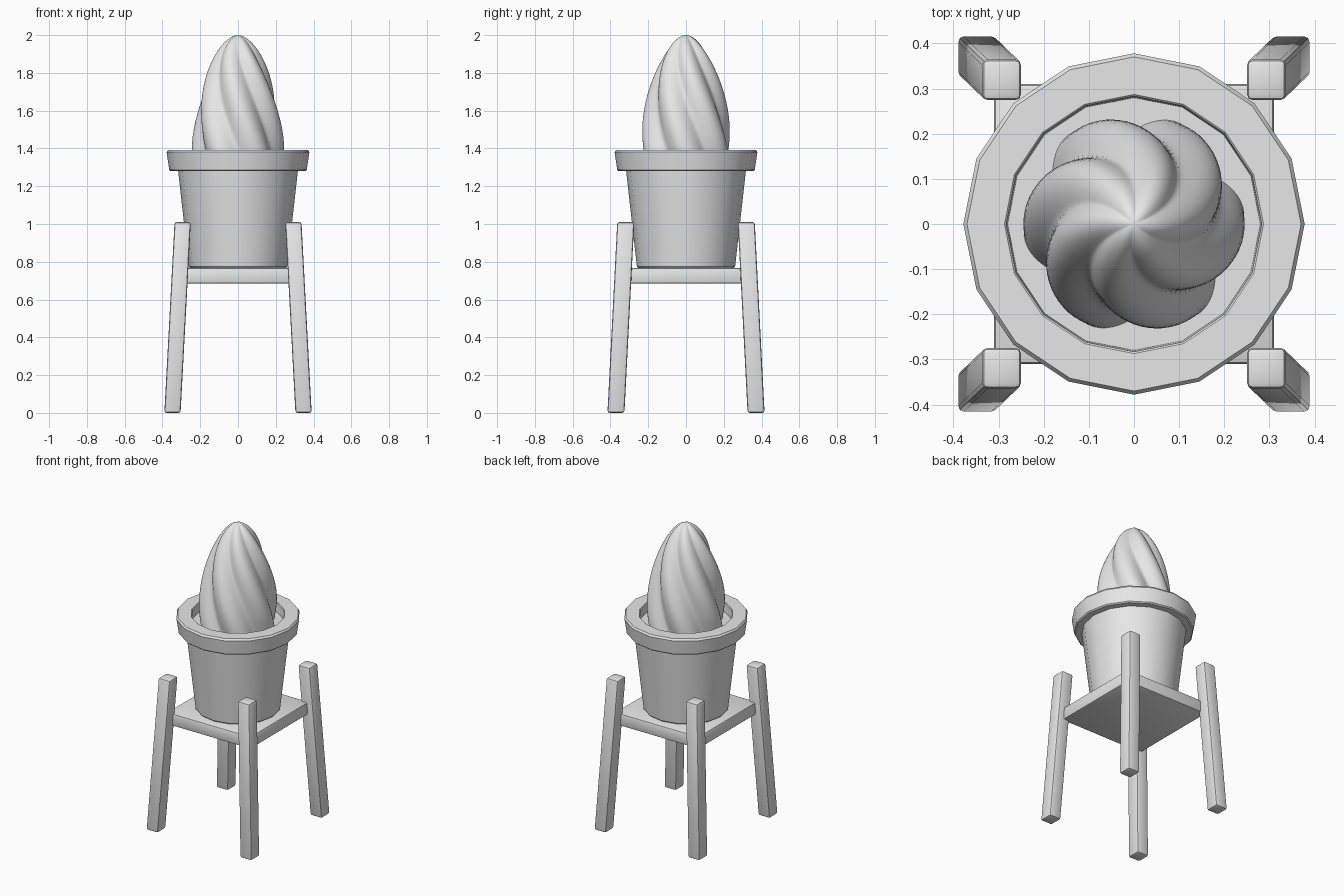
import bpy, bmesh, math
from mathutils import Vector

cube = bpy.data.objects.get("Cube")
if cube:
    bpy.data.objects.remove(cube, do_unlink=True)

grey = bpy.data.materials.new("plain_grey")
grey.use_nodes = True
colour = (0.8, 0.8, 0.8, 1.0)
grey.diffuse_color = colour
grey.node_tree.nodes["Principled BSDF"].inputs["Base Color"].default_value = colour


def finish(name, bm, angle=30):
    """Turn a bmesh into a shaded object with the shared material."""
    bmesh.ops.remove_doubles(bm, verts=bm.verts[:], dist=1e-5)
    bmesh.ops.recalc_face_normals(bm, faces=bm.faces[:])
    mesh = bpy.data.meshes.new(name)
    bm.to_mesh(mesh)
    bm.free()
    mesh.materials.append(grey)
    obj = bpy.data.objects.new(name, mesh)
    bpy.context.collection.objects.link(obj)
    bpy.ops.object.select_all(action='DESELECT')
    obj.select_set(True)
    bpy.context.view_layer.objects.active = obj
    bpy.ops.object.shade_smooth_by_angle(angle=math.radians(angle))
    return obj


def bridge(bm, rings):
    """Skin a list of equal closed rings of vertices."""
    for low, high in zip(rings, rings[1:]):
        for i in range(len(low)):
            j = (i + 1) % len(low)
            bm.faces.new((low[i], low[j], high[j], high[i]))


def lathe(name, profile, sides):
    bm = bmesh.new()
    rings = []
    for r, z in profile:
        rings.append([bm.verts.new((r * math.cos(math.tau * i / sides),
                                    r * math.sin(math.tau * i / sides), z))
                      for i in range(sides)])
    bridge(bm, rings)
    bm.faces.new(rings[0])
    bm.faces.new(rings[-1])
    return finish(name, bm)


def beam(name, bottom, top, size, bevel):
    """Bevelled box whose ends stay level, leaning from bottom to top."""
    bottom, top = Vector(bottom), Vector(top)
    bm = bmesh.new()
    bmesh.ops.create_cube(bm, size=1)
    for v in bm.verts:
        end = top if v.co.z > 0 else bottom
        v.co = end + Vector((v.co.x * size[0], v.co.y * size[1], 0))
    bmesh.ops.bevel(bm, geom=bm.edges[:], offset=bevel, segments=2,
                    profile=0.5, affect='EDGES')
    return finish(name, bm, 40)


# Pot with a thick rim and a flat filling
lathe("pot", [(0.25, 0.765), (0.26, 0.775), (0.317, 1.28), (0.357, 1.28),
              (0.364, 1.287), (0.378, 1.38), (0.37, 1.392), (0.287, 1.392),
              (0.283, 1.388), (0.28, 1.33)], 16)

# Board under the pot
beam("shelf", (0, 0, 0.685), (0, 0, 0.767), (0.62, 0.62), 0.01)

# Four splayed legs
for sx, side in ((1, "left"), (-1, "right")):
    for sy, end in ((-1, "front"), (1, "back")):
        beam(f"{end}_{side}_leg", (sx * 0.347, sy * 0.371, 0),
             (sx * 0.293, sy * 0.319, 1.01), (0.086, 0.09), 0.012)

# Twisted plant with six rounded lobes
LOBES, SIDES, LEVELS = 6, 120, 40
bm = bmesh.new()
rings = []
for k in range(-4, LEVELS):
    t = math.sin(k / LEVELS * math.pi / 2)
    z = 1.4 + 0.6 * t
    radius = 0.245 * (1 - max(t, 0) ** 1.7) ** 0.55
    twist = math.radians(-2 - 66 * t)
    ring = []
    for i in range(SIDES):
        a = math.tau * i / SIDES
        lobe = (0.5 + 0.5 * math.cos(LOBES * (a - twist))) ** 0.65
        r = radius * (0.81 + 0.19 * lobe)
        ring.append(bm.verts.new((r * math.cos(a), r * math.sin(a), z)))
    rings.append(ring)
bridge(bm, rings)
bm.faces.new(rings[0])
tip = bm.verts.new((0, 0, 2.0))
for i in range(SIDES):
    bm.faces.new((rings[-1][i], rings[-1][(i + 1) % SIDES], tip))
finish("twisted_plant", bm, 60)
